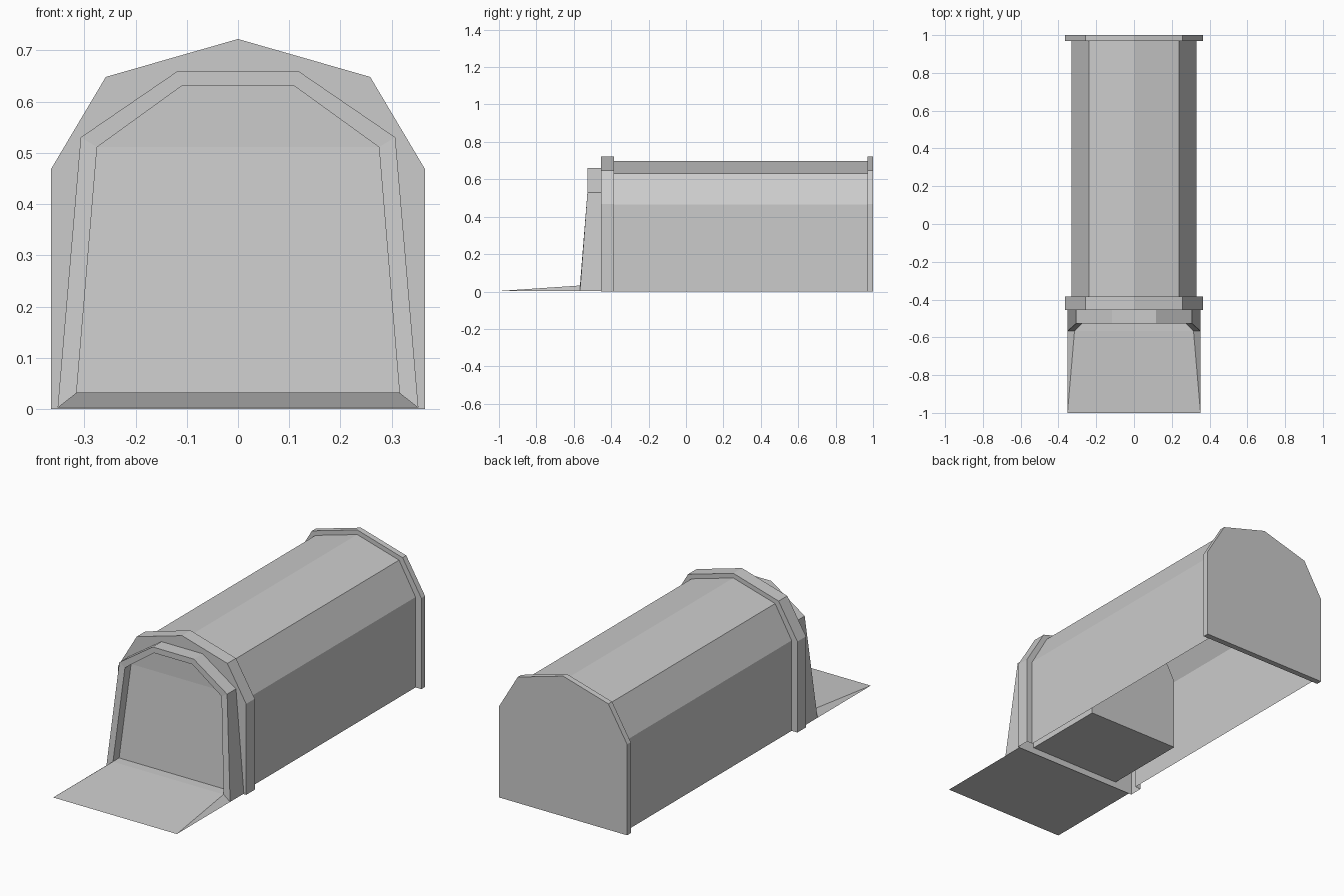
import bpy, bmesh

if "Cube" in bpy.data.objects:
    bpy.data.objects.remove(bpy.data.objects["Cube"])


def mirror_profile(half):
    """Right half, bottom to top -> full outline, right foot to left foot."""
    return half + [(-x, z) for x, z in reversed(half) if x > 0]


def ring(profile, y):
    """Place a profile at depth y (one value, or one per point)."""
    ys = y if isinstance(y, list) else [y] * len(profile)
    return [(x, d, z) for (x, z), d in zip(profile, ys)]


def loft(name, rings, closed=True, cap_start=False, cap_end=False):
    """Skin consecutive rings of equal point count."""
    bm = bmesh.new()
    loops = [[bm.verts.new(p) for p in r] for r in rings]
    n = len(loops[0])
    for a, b in zip(loops, loops[1:]):
        for i in range(n if closed else n - 1):
            j = (i + 1) % n
            bm.faces.new((a[i], a[j], b[j], b[i]))
    if cap_start:
        bm.faces.new(loops[0][::-1])
    if cap_end:
        bm.faces.new(loops[-1])
    bmesh.ops.recalc_face_normals(bm, faces=bm.faces)
    mesh = bpy.data.meshes.new(name)
    bm.to_mesh(mesh)
    bm.free()
    obj = bpy.data.objects.new(name, mesh)
    bpy.context.collection.objects.link(obj)
    return obj


# Cross-sections
shell = mirror_profile([(.332, 0), (.332, .465), (.238, .63), (0, .698)])
flange = mirror_profile([(.365, 0), (.365, .468), (.258, .648), (0, .722)])
room = mirror_profile([(.264, .033), (.264, .409), (.192, .537), (0, .593)])
frame_out = mirror_profile([(.352, .003), (.307, .53), (.117, .66)])
frame_in = mirror_profile([(.315, .032), (.275, .511), (.109, .631)])

# Tunnel shell with its front collar, open underneath
loft("tunnel_shell", [ring(flange, -.455), ring(flange, -.385),
                      ring(shell, -.385), ring(shell, .97)], closed=False)

# Front wall of the collar, turning inward to form the inner room
loft("inner_room", [ring(flange, -.455), ring(room, -.455), ring(room, -.006)],
     cap_end=True)

# Solid end plate
loft("back_plate", [ring(flange, .97), ring(flange, 1.0)],
     cap_start=True, cap_end=True)

# Door frame: sloped legs, upright head, shallow reveal and door panel
slope = [-.567, -.527, -.527, -.527, -.527, -.567]
inset = [y + .05 for y in slope]
loft("door_frame", [ring(frame_out, -.455), ring(frame_out, slope),
                    ring(frame_in, slope), ring(frame_in, inset)])
# Door panel: flat head, sloped lower part
p = ring(frame_in, inset)
loft("door_panel", [[p[0], p[1], p[2]], [p[5], p[4], p[3]]], closed=False)

# Entry ramp wedge
loft("entry_ramp", [[(-.352, -1, .003), (-.352, -.567, .003), (-.315, -.567, .032)],
                    [(.352, -1, .003), (.352, -.567, .003), (.315, -.567, .032)]],
     cap_start=True, cap_end=True)
